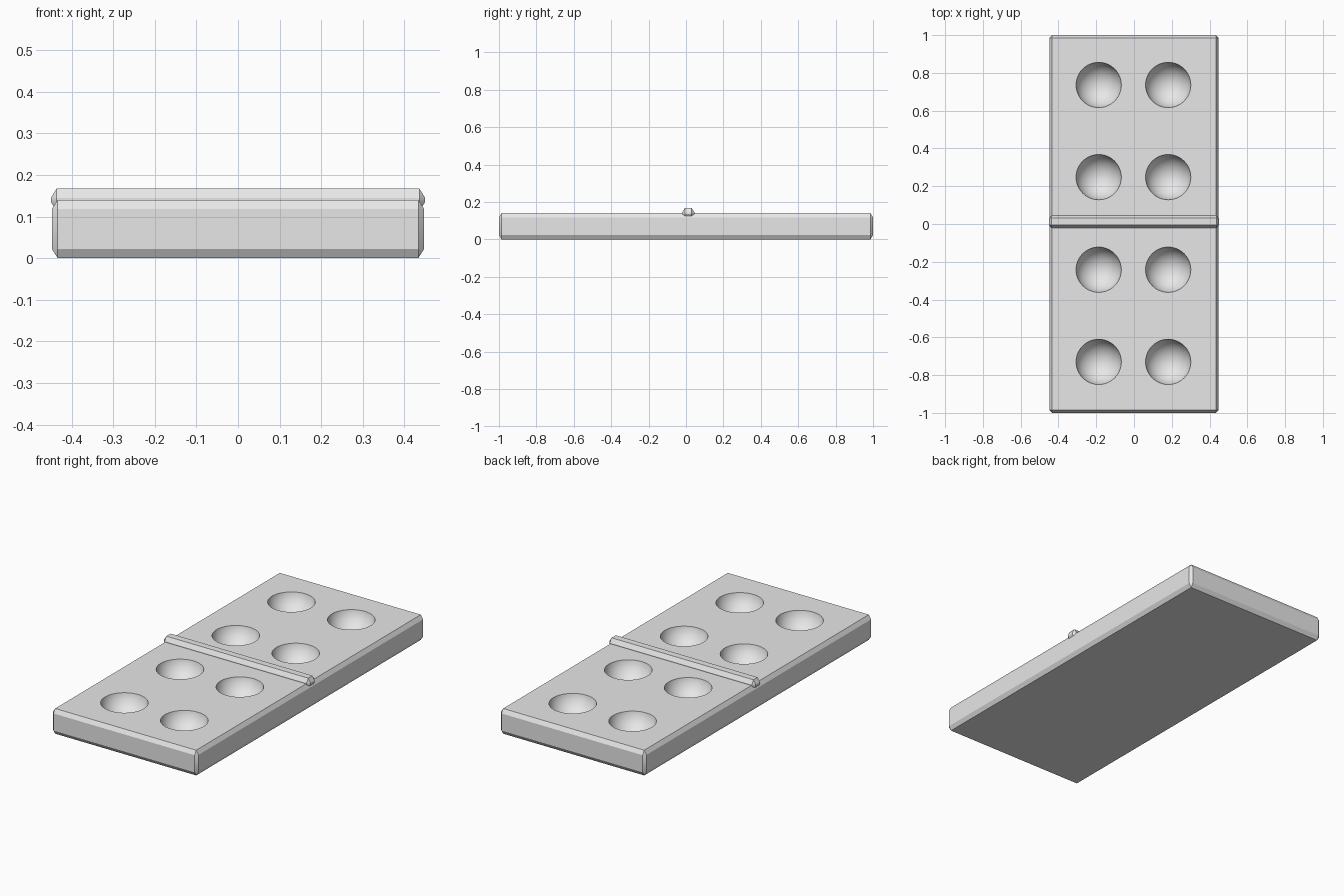
import bpy, bmesh, math
from mathutils import Matrix, Vector

default_cube = bpy.data.objects.get("Cube")
if default_cube:
    bpy.data.objects.remove(default_cube, do_unlink=True)

grey = bpy.data.materials.new("light grey")
grey.use_nodes = True
grey.diffuse_color = (0.8, 0.8, 0.8, 1)
grey.node_tree.nodes["Principled BSDF"].inputs["Base Color"].default_value = (0.8, 0.8, 0.8, 1)

CHAMFER = 0.014
STRETCH = 1.6  # chamfers are taller than they are wide


def make_object(name, bm):
    mesh = bpy.data.meshes.new(name)
    bm.to_mesh(mesh)
    bm.free()
    mesh.materials.append(grey)
    obj = bpy.data.objects.new(name, mesh)
    bpy.context.collection.objects.link(obj)
    return obj


def chamfered_box(name, centre, size):
    bm = bmesh.new()
    bmesh.ops.create_cube(bm, size=1)
    bmesh.ops.scale(bm, vec=(size[0], size[1], size[2] / STRETCH), verts=bm.verts)
    bmesh.ops.bevel(bm, geom=bm.edges[:], offset=CHAMFER, segments=1, affect='EDGES')
    bmesh.ops.scale(bm, vec=(1, 1, STRETCH), verts=bm.verts)
    bmesh.ops.translate(bm, vec=centre, verts=bm.verts)
    return make_object(name, bm)


def smooth(obj):
    bpy.ops.object.select_all(action='DESELECT')
    obj.select_set(True)
    bpy.context.view_layer.objects.active = obj
    bpy.ops.object.shade_smooth_by_angle(angle=math.radians(30))


# Tile body
THICK = 0.14
body = chamfered_box("tile_body", (0, 0, THICK / 2), (0.895, 2, THICK))

# Round pits: spheres sunk into the top
PIT_RADIUS, PIT_DEPTH = 0.12, 0.1
ball = (PIT_RADIUS ** 2 + PIT_DEPTH ** 2) / (2 * PIT_DEPTH)
bm = bmesh.new()
for x in (-0.187, 0.181):
    for y in (-0.73, -0.242, 0.248, 0.736):
        place = Matrix.Translation(Vector((x, y, THICK - PIT_DEPTH + ball)))
        bmesh.ops.create_uvsphere(bm, u_segments=48, v_segments=32, radius=ball, matrix=place)
cutter = make_object("pit_cutter", bm)
cutter.hide_render = True

cut = body.modifiers.new("pits", 'BOOLEAN')
cut.operation = 'DIFFERENCE'
cut.solver = 'EXACT'
cut.object = cutter
bpy.context.view_layer.objects.active = body
bpy.ops.object.modifier_apply(modifier=cut.name)
bpy.data.objects.remove(cutter, do_unlink=True)
smooth(body)

# Raised bar across the middle
bar = chamfered_box("divider_bar", (0, 0.012, 0.14), (0.9, 0.065, 0.054))
smooth(bar)
